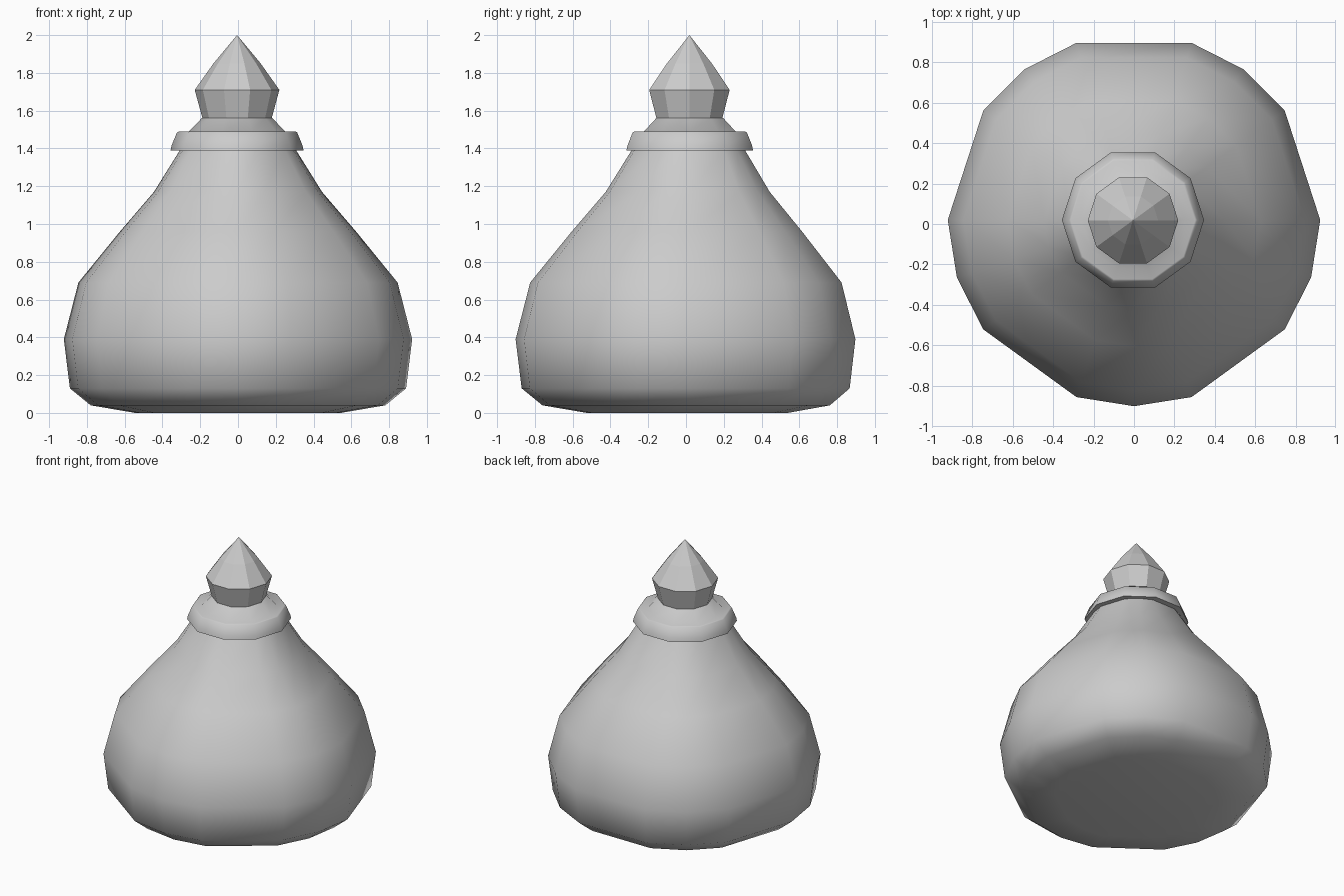
import bpy, bmesh
from math import sin, cos, radians

if "Cube" in bpy.data.objects:
    bpy.data.objects.remove(bpy.data.objects["Cube"])


def lathe(name, profile, angles, centre, smooth=None):
    """Spin (radius, z) points around the given angles; zero radius makes a tip."""
    bm = bmesh.new()
    cx, cy = centre
    rings = []
    for r, z in profile:
        if r == 0:
            rings.append([bm.verts.new((cx, cy, z))])
        else:
            rings.append([bm.verts.new((cx + r * cos(radians(a)),
                                        cy + r * sin(radians(a)), z)) for a in angles])
    n = len(angles)
    for low, high in zip(rings, rings[1:]):
        for i in range(n):
            j = (i + 1) % n
            if len(high) == 1:
                bm.faces.new((low[i], low[j], high[0]))
            else:
                bm.faces.new((low[i], low[j], high[j], high[i]))
    # Close the open ends
    bm.faces.new(rings[0][::-1])
    if len(rings[-1]) > 1:
        bm.faces.new(rings[-1])
    bmesh.ops.recalc_face_normals(bm, faces=bm.faces)
    mesh = bpy.data.meshes.new(name)
    bm.to_mesh(mesh)
    bm.free()
    obj = bpy.data.objects.new(name, mesh)
    bpy.context.collection.objects.link(obj)
    if smooth:
        bpy.ops.object.select_all(action='DESELECT')
        obj.select_set(True)
        bpy.context.view_layer.objects.active = obj
        bpy.ops.object.shade_smooth_by_angle(angle=radians(smooth))
    return obj


ten_sides = [36 * k for k in range(10)]
# Ten-sided belly with every other side split in two
belly_sides = [18 * k for k in range(20) if k % 4 != 1]

# Bottle body
lathe("bottle_body",
      [(0.545, 0), (0.78, 0.04), (0.89, 0.13), (0.922, 0.39), (0.845, 0.69),
       (0.625, 0.96), (0.445, 1.17), (0.308, 1.39)],
      belly_sides, (0, 0.02), smooth=55)

# Collar around the neck, sloping up to the stopper
lathe("neck_collar",
      [(0.30, 1.39), (0.352, 1.39), (0.347, 1.415), (0.318, 1.485),
       (0.308, 1.49), (0.255, 1.49), (0.187, 1.56)],
      ten_sides, (-0.005, 0.02), smooth=50)

# Faceted stopper
lathe("stopper",
      [(0.182, 1.555), (0.224, 1.71), (0.125, 1.85), (0, 2.0)],
      ten_sides, (-0.005, 0.018))
